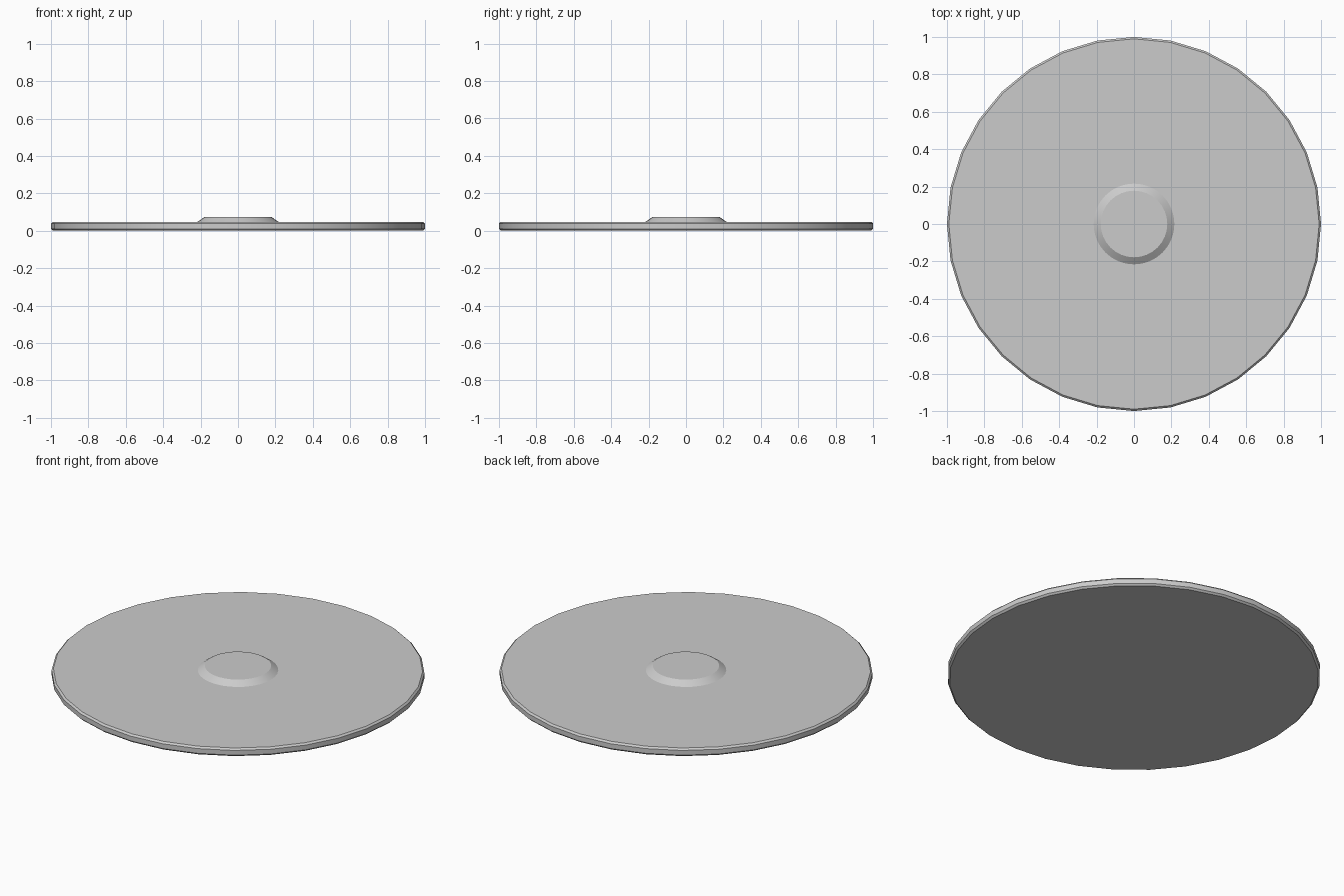
import bpy, bmesh
from math import cos, sin, pi, radians

if "Cube" in bpy.data.objects:
    bpy.data.objects.remove(bpy.data.objects["Cube"])

SIDES = 32

def lathe(name, profile, smooth_angle=None):
    """Closed solid of revolution from (radius, z) rings, bottom to top."""
    bm = bmesh.new()
    rings = [[bm.verts.new((r * cos(2 * pi * i / SIDES), r * sin(2 * pi * i / SIDES), z))
              for i in range(SIDES)] for r, z in profile]
    for a, b in zip(rings, rings[1:]):
        for i in range(SIDES):
            j = (i + 1) % SIDES
            bm.faces.new((a[i], a[j], b[j], b[i]))
    bm.faces.new(rings[0][::-1])
    bm.faces.new(rings[-1])
    mesh = bpy.data.meshes.new(name)
    bm.to_mesh(mesh)
    bm.free()
    obj = bpy.data.objects.new(name, mesh)
    bpy.context.collection.objects.link(obj)
    if smooth_angle:
        bpy.ops.object.select_all(action='DESELECT')
        obj.select_set(True)
        bpy.context.view_layer.objects.active = obj
        bpy.ops.object.shade_smooth_by_angle(angle=radians(smooth_angle))
    return obj

# Round plate with chamfered top and bottom rims, and the raised centre
# in one continuous profile
lathe("round_plate", [(0.99, 0.0), (1.0, 0.01), (1.0, 0.038), (0.99, 0.048),
                      (0.216, 0.048), (0.178, 0.074)], 20)
